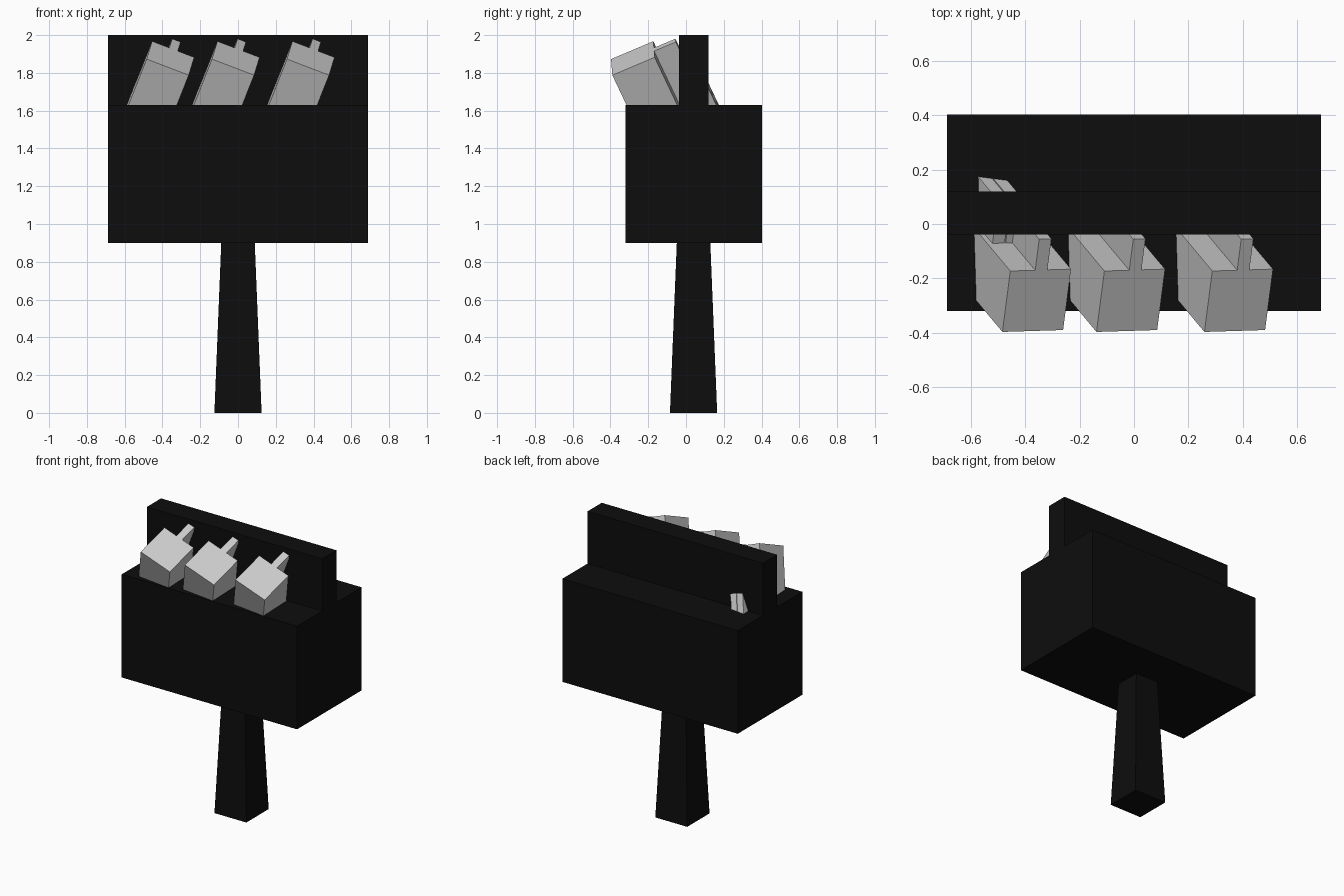
import bpy, bmesh
from mathutils import Vector, Matrix

if "Cube" in bpy.data.objects:
    bpy.data.objects.remove(bpy.data.objects["Cube"])

black = bpy.data.materials.new("black")
black.diffuse_color = (0.004, 0.004, 0.004, 1)
black.use_nodes = True
black.node_tree.nodes["Principled BSDF"].inputs["Base Color"].default_value = black.diffuse_color


def finish(name, bm, mat=None):
    bmesh.ops.recalc_face_normals(bm, faces=bm.faces)
    mesh = bpy.data.meshes.new(name)
    bm.to_mesh(mesh)
    bm.free()
    ob = bpy.data.objects.new(name, mesh)
    bpy.context.collection.objects.link(ob)
    if mat:
        mesh.materials.append(mat)
    return ob


def prism(name, profile, low, high, mat=None, top_scale=1.0, matrix=None):
    """Extrude an x/y profile from low to high, optionally tapering the top."""
    bm = bmesh.new()
    face = bm.faces.new([bm.verts.new((x, y, low)) for x, y in profile])
    ext = bmesh.ops.extrude_face_region(bm, geom=[face], use_keep_orig=True)
    for v in ext["geom"]:
        if isinstance(v, bmesh.types.BMVert):
            v.co = (v.co.x * top_scale, v.co.y * top_scale, high)
    if matrix:
        bm.transform(matrix)
    return finish(name, bm, mat)


def rect(x0, x1, y0, y1):
    return [(x0, y0), (x1, y0), (x1, y1), (x0, y1)]


# Body and upright back panel
prism("body", rect(-0.687, 0.687, -0.32, 0.402), 0.9, 1.63, black)
prism("back_panel", rect(-0.687, 0.687, -0.038, 0.12), 1.63, 2.0, black)

# Tapered post
prism("post", rect(-0.125, 0.125, -0.125, 0.125), 0, 0.9, black, 0.71,
      Matrix.Translation((0, 0.04, 0)))

# Tilted frame shared by the inserts
U = Vector((0.223, 0.007, -0.085)).normalized()
W = U.cross(Vector((0.028, 0.224, 0.095))).normalized()
V = W.cross(U)
tilt = Matrix((U, V, W)).transposed().to_4x4()


def frame(dx):
    return Matrix.Translation((-0.484 + dx, -0.397, 1.873)) @ tilt


# Square blocks with a narrow tab, sunk into the body
key = [(0, 0), (0.239, 0), (0.239, 0.245), (0.146, 0.245),
       (0.146, 0.37), (0.098, 0.37), (0.098, 0.245), (0, 0.245)]
for i, dx in enumerate((0, 0.346, 0.743)):
    prism(f"block_{i + 1}", key, -0.5, 0, matrix=frame(dx))

# Two strips behind the first block that break through the panel
for i, u in enumerate((0.02, 0.072)):
    prism(f"strip_{i + 1}", rect(u, u + 0.048, 0.245, 0.418), -0.5, -0.25,
          matrix=frame(0))
